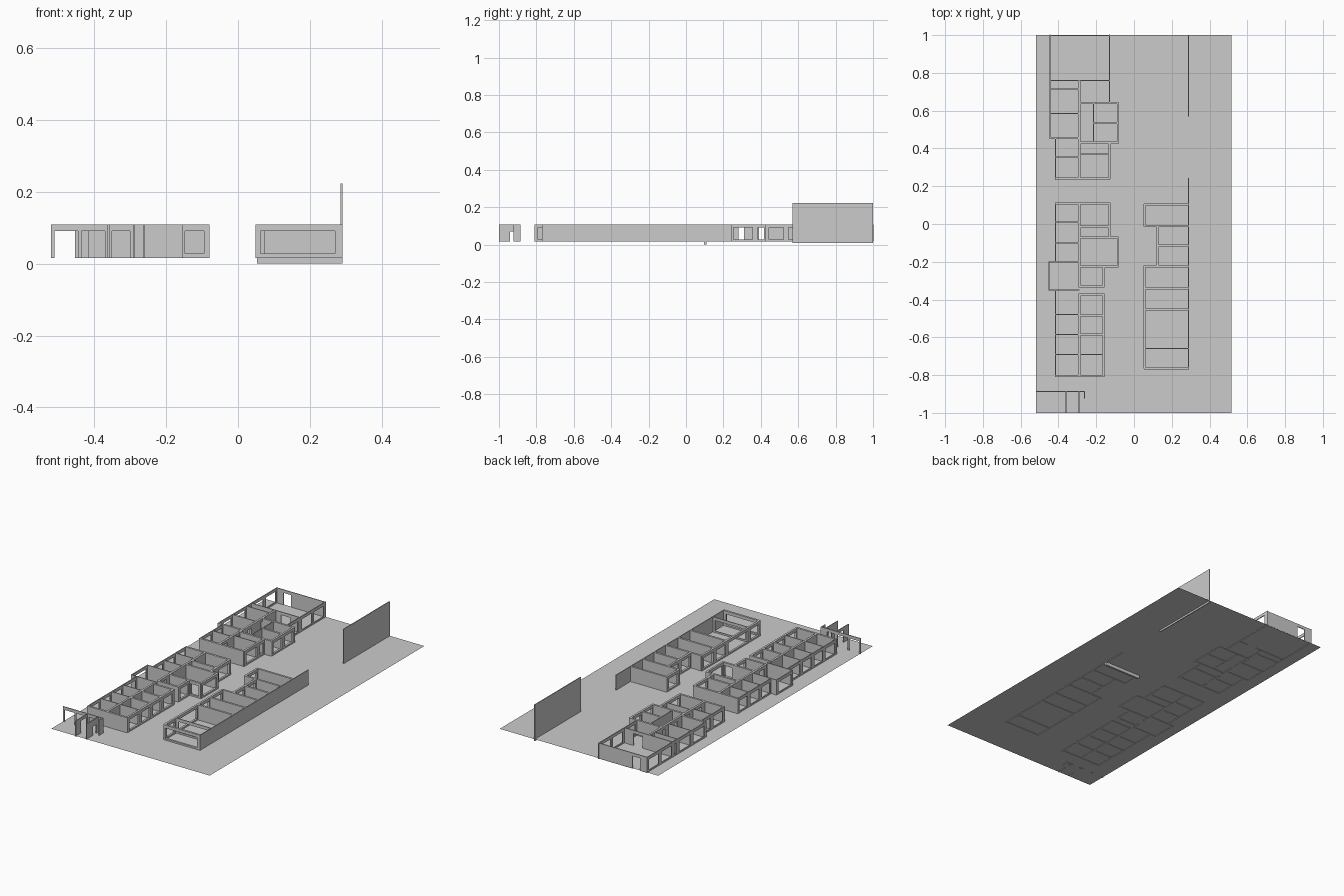
import bpy, bmesh

if "Cube" in bpy.data.objects:
    bpy.data.objects.remove(bpy.data.objects["Cube"])

GROUND, BASE, TOP = 0.019, 0.016, 0.108
SILL, HEAD = 0.028, 0.09
THICK, THIN = 0.012, 0.005


def box(bm, lo, hi):
    m = bmesh.ops.create_cube(bm, size=1)
    for v in m["verts"]:
        v.co = [(lo[i] + hi[i]) / 2 + v.co[i] * (hi[i] - lo[i]) for i in range(3)]


def wall(bm, axis, at, a, b, t=THICK, holes=(), z0=BASE, z1=TOP):
    """Straight wall along 'x' or 'y'; holes are (start, end, sill, head)."""
    def piece(s, e, lo, hi):
        if e - s < 1e-4 or hi - lo < 1e-4:
            return
        if axis == "x":
            box(bm, (s, at - t / 2, lo), (e, at + t / 2, hi))
        else:
            box(bm, (at - t / 2, s, lo), (at + t / 2, e, hi))
    a, b = a - THIN / 2, b + THIN / 2
    pos = a
    for s, e, lo, hi in holes:
        piece(pos, s, z0, z1)
        piece(s, e, z0, lo)
        piece(s, e, hi, z1)
        pos = e
    piece(pos, b, z0, z1)


def bays(bm, axis, at, stops, t=THICK, sill=SILL):
    """Facade with one large opening in each bay between the stops."""
    holes = [(s + 0.014, e - 0.014, sill, HEAD) for s, e in zip(stops, stops[1:])]
    wall(bm, axis, at, stops[0], stops[-1], t, holes)


def finish(bm, name):
    me = bpy.data.meshes.new(name)
    bm.to_mesh(me)
    bm.free()
    ob = bpy.data.objects.new(name, me)
    bpy.context.collection.objects.link(ob)


# ground sheet
bm = bmesh.new()
bmesh.ops.create_grid(bm, x_segments=1, y_segments=1, size=1)
for v in bm.verts:
    v.co = (v.co.x * 0.517 - 0.0015, v.co.y, GROUND)
finish(bm, "ground")

# north-west wing
bm = bmesh.new()
bays(bm, "y", -0.445, [0.455, 0.585, 0.715, 0.76, 0.88, 1.0], THIN)
wall(bm, "y", -0.13, 0.64, 1.0, THIN,
     [(0.66, 0.74, SILL, HEAD), (0.78, 0.87, SILL, HEAD), (0.89, 0.98, SILL, HEAD)])
wall(bm, "x", 0.997, -0.445, -0.13, THIN, [(-0.40, -0.35, BASE, HEAD)])
wall(bm, "x", 0.76, -0.445, -0.13, THIN, [(-0.25, -0.19, BASE, HEAD)])
for y in (0.715, 0.585):
    wall(bm, "x", y, -0.445, -0.29, THIN)
wall(bm, "x", 0.455, -0.445, -0.29)
wall(bm, "x", 0.355, -0.415, -0.29, THIN)
wall(bm, "y", -0.29, 0.24, 0.76, THICK,
     [(y, y + 0.03, BASE, HEAD) for y in (0.28, 0.39, 0.50, 0.62)])
bays(bm, "y", -0.415, [0.24, 0.355, 0.455], THIN)
wall(bm, "x", 0.24, -0.415, -0.13)
bays(bm, "y", -0.13, [0.24, 0.37, 0.43])
wall(bm, "x", 0.37, -0.29, -0.13, THIN)
for y in (0.43, 0.64):
    wall(bm, "x", y, -0.29, -0.085)
wall(bm, "x", 0.535, -0.215, -0.085)
wall(bm, "y", -0.215, 0.43, 0.64, THIN)
bays(bm, "y", -0.085, [0.43, 0.535, 0.64])
finish(bm, "north_west_wing")

# south-west wing
bm = bmesh.new()
bays(bm, "y", -0.415, [-0.2, -0.1, 0.01, 0.11], THIN)
bays(bm, "y", -0.45, [-0.35, -0.2], THIN)
bays(bm, "y", -0.415, [-0.805, -0.69, -0.585, -0.48, -0.35], THIN)
for y in (-0.69, -0.585, -0.48, -0.1, 0.01):
    wall(bm, "x", y, -0.415, -0.29, THIN)
for y in (-0.35, -0.2):
    wall(bm, "x", y, -0.45, -0.29, THIN)
wall(bm, "y", -0.29, -0.33, 0.11, THICK, [(-0.31, -0.26, BASE, HEAD)])
wall(bm, "y", -0.29, -0.805, -0.375)
for y in (-0.805, 0.108):
    wall(bm, "x", y, -0.415, -0.16 if y < 0 else -0.13)
bays(bm, "y", -0.13, [-0.072, -0.015, 0.11])
wall(bm, "x", -0.015, -0.29, -0.13)
wall(bm, "x", -0.072, -0.29, -0.085)
bays(bm, "y", -0.085, [-0.225, -0.072])
wall(bm, "x", -0.225, -0.29, -0.085, THICK, [(-0.148, -0.095, SILL, HEAD)])
bays(bm, "y", -0.16, [-0.33, -0.225])
wall(bm, "x", -0.33, -0.29, -0.16)
bays(bm, "y", -0.16, [-0.805, -0.69, -0.585, -0.485, -0.375])
wall(bm, "x", -0.375, -0.29, -0.16)
for y in (-0.69, -0.585, -0.485):
    wall(bm, "x", y, -0.29, -0.16, THIN if y < -0.6 else THICK)
finish(bm, "south_west_wing")

# entrance frame at the south-west corner
bm = bmesh.new()
wall(bm, "x", -0.887, -0.517, -0.262, THIN,
     [(-0.51, -0.445, BASE, HEAD), (-0.435, -0.37, BASE, HEAD), (-0.35, -0.30, BASE, HEAD)])
wall(bm, "y", -0.36, -0.997, -0.887, THIN, [(-0.95, -0.90, BASE, HEAD)])
wall(bm, "y", -0.29, -0.997, -0.887, THIN, [(-0.94, -0.91, BASE, 0.07)])
wall(bm, "y", -0.262, -0.92, -0.887, THIN)
finish(bm, "entrance_frame")

# east wing
bm = bmesh.new()
wall(bm, "y", 0.288, -0.763, 0.24, THIN)
wall(bm, "x", 0.103, 0.055, 0.288, THICK, (), 0.0)
wall(bm, "x", -0.01, 0.055, 0.288)
bays(bm, "y", 0.055, [-0.01, 0.103])
bays(bm, "y", 0.125, [-0.223, -0.115, -0.01])
wall(bm, "x", -0.115, 0.125, 0.288)
for y in (-0.223, -0.34, -0.453):
    wall(bm, "x", y, 0.055, 0.288)
wall(bm, "x", -0.66, 0.055, 0.288, THIN, [(0.075, 0.27, SILL, HEAD)])
bays(bm, "y", 0.055, [-0.763, -0.66, -0.453, -0.34, -0.223])
wall(bm, "x", -0.763, 0.055, 0.288, THICK, [(0.063, 0.27, SILL, HEAD)])
finish(bm, "east_wing")

# tall boundary wall
bm = bmesh.new()
wall(bm, "y", 0.288, 0.572, 0.997, THIN, (), 0.008, 0.222)
finish(bm, "boundary_wall")
